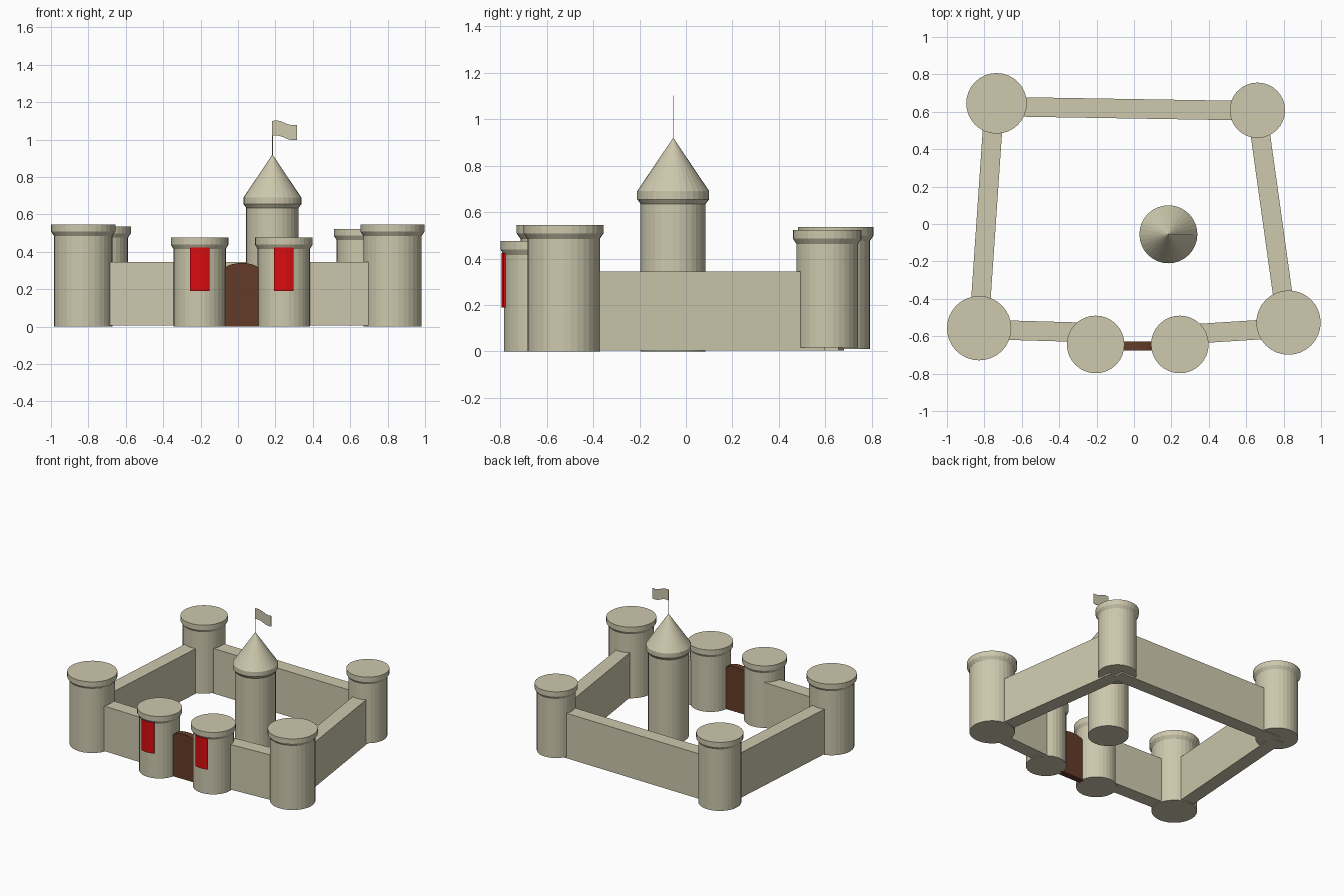
import bpy, bmesh, math
from mathutils import Vector

cube = bpy.data.objects.get("Cube")
if cube:
    bpy.data.objects.remove(cube, do_unlink=True)


def material(name, rgb):
    m = bpy.data.materials.new(name)
    m.use_nodes = True
    color = (*rgb, 1)
    m.diffuse_color = color
    m.node_tree.nodes["Principled BSDF"].inputs["Base Color"].default_value = color
    return m


STONE = material("stone", (0.61, 0.58, 0.42))
RED = material("banner red", (0.70, 0.004, 0.005))
WOOD = material("door wood", (0.126, 0.044, 0.021))
SIDES = 32


def finish(bm, name, mat):
    bmesh.ops.recalc_face_normals(bm, faces=bm.faces)
    mesh = bpy.data.meshes.new(name)
    bm.to_mesh(mesh)
    bm.free()
    mesh.materials.append(mat)
    obj = bpy.data.objects.new(name, mesh)
    bpy.context.collection.objects.link(obj)
    return obj


def lathe(name, x, y, profile, mat=STONE, sides=SIDES):
    """Stack of rings (radius, z), capped at both ends; radius 0 makes a tip."""
    bm = bmesh.new()
    rings = []
    for r, z in profile:
        count = sides if r else 1
        rings.append([bm.verts.new((x + r * math.cos(math.tau * i / sides),
                                    y + r * math.sin(math.tau * i / sides), z))
                      for i in range(count)])
    for a, b in zip(rings, rings[1:]):
        for i in range(sides):
            j = (i + 1) % sides
            if len(b) == 1:
                bm.faces.new((a[i], a[j], b[0]))
            else:
                bm.faces.new((a[i], a[j], b[j], b[i]))
    bm.faces.new(rings[0])
    if len(rings[-1]) > 1:
        bm.faces.new(rings[-1])
    return finish(bm, name, mat)


def extrude_outline(name, points, offset, mat):
    """Closed outline pushed along an offset vector."""
    bm = bmesh.new()
    face = bm.faces.new([bm.verts.new(p) for p in points])
    new = bmesh.ops.extrude_face_region(bm, geom=[face])["geom"]
    bmesh.ops.translate(bm, vec=offset,
                        verts=[v for v in new if isinstance(v, bmesh.types.BMVert)])
    return finish(bm, name, mat)


def tower(name, x, y, body, rim, base, top):
    lathe(name, x, y, [(body, base), (body, top - 0.06), (rim, top - 0.037), (rim, top)])


def wall(name, start, end, thick=0.104, base=0.005, top=0.345):
    a, b = Vector((*start, base)), Vector((*end, base))
    d = (b - a).normalized()
    side = Vector((-d.y, d.x, 0)) * thick / 2
    extrude_outline(name, [a - side, b - side, b + side, a + side],
                    (0, 0, top - base), STONE)


# Corner towers
tower("front_right_tower", -0.828, -0.557, 0.156, 0.172, 0, 0.545)
tower("front_left_tower", 0.826, -0.527, 0.156, 0.172, 0, 0.545)
tower("back_right_tower", -0.735, 0.645, 0.147, 0.162, 0.01, 0.535)
tower("back_left_tower", 0.66, 0.608, 0.133, 0.148, 0.016, 0.523)

# Gate towers with curved banners
GATE_Y = -0.644
for side, x in (("right", -0.205), ("left", 0.245)):
    tower("gate_tower_" + side, x, GATE_Y, 0.14, 0.154, 0, 0.475)
    half = math.asin(0.0525 / 0.15)
    angles = [-math.pi / 2 + half * (i / 4 - 1) for i in range(9)]
    arc = [(x + r * math.cos(a), GATE_Y + r * math.sin(a), 0.19)
           for r, seq in ((0.150, angles), (0.1415, angles[::-1])) for a in seq]
    extrude_outline("banner_" + side, arc, (0, 0, 0.233), RED)

# Curtain walls
wall("front_right_wall", (-0.80, -0.564), (-0.205, -0.581))
wall("front_left_wall", (0.245, -0.592), (0.80, -0.557))
wall("back_wall", (-0.735, 0.628), (0.66, 0.605))
wall("right_wall", (-0.748, 0.63), (-0.828, -0.54))
wall("left_wall", (0.66, 0.59), (0.815, -0.52))

# Arched gate door
arch = [(0.02 + 0.10 * math.cos(a), -0.675, 0.295 + 0.045 * math.sin(a))
        for a in (math.pi * i / 12 for i in range(13))]
extrude_outline("gate_door", [(-0.08, -0.675, 0)] + [(0.12, -0.675, 0)] + arch,
                (0, 0.046, 0), WOOD)

# Central keep with cone roof
KX, KY = 0.184, -0.055
lathe("keep", KX, KY, [(0.14, 0), (0.14, 0.635), (0.155, 0.655), (0.155, 0.69), (0, 0.92)])

# Flagpole and waving flag
lathe("flagpole", KX, KY, [(0.002, 0.90), (0.002, 1.10)], sides=8)
wave = [(KX + 0.132 * t, 1.10 - 0.022 * t + 0.006 * math.sin(math.tau * t))
        for t in (i / 8 for i in range(9))]
outline = [(x, KY - 0.001, z) for x, z in wave]
outline += [(x, KY - 0.001, z - 0.08) for x, z in reversed(wave)]
extrude_outline("flag", outline, (0, 0.002, 0), STONE)
